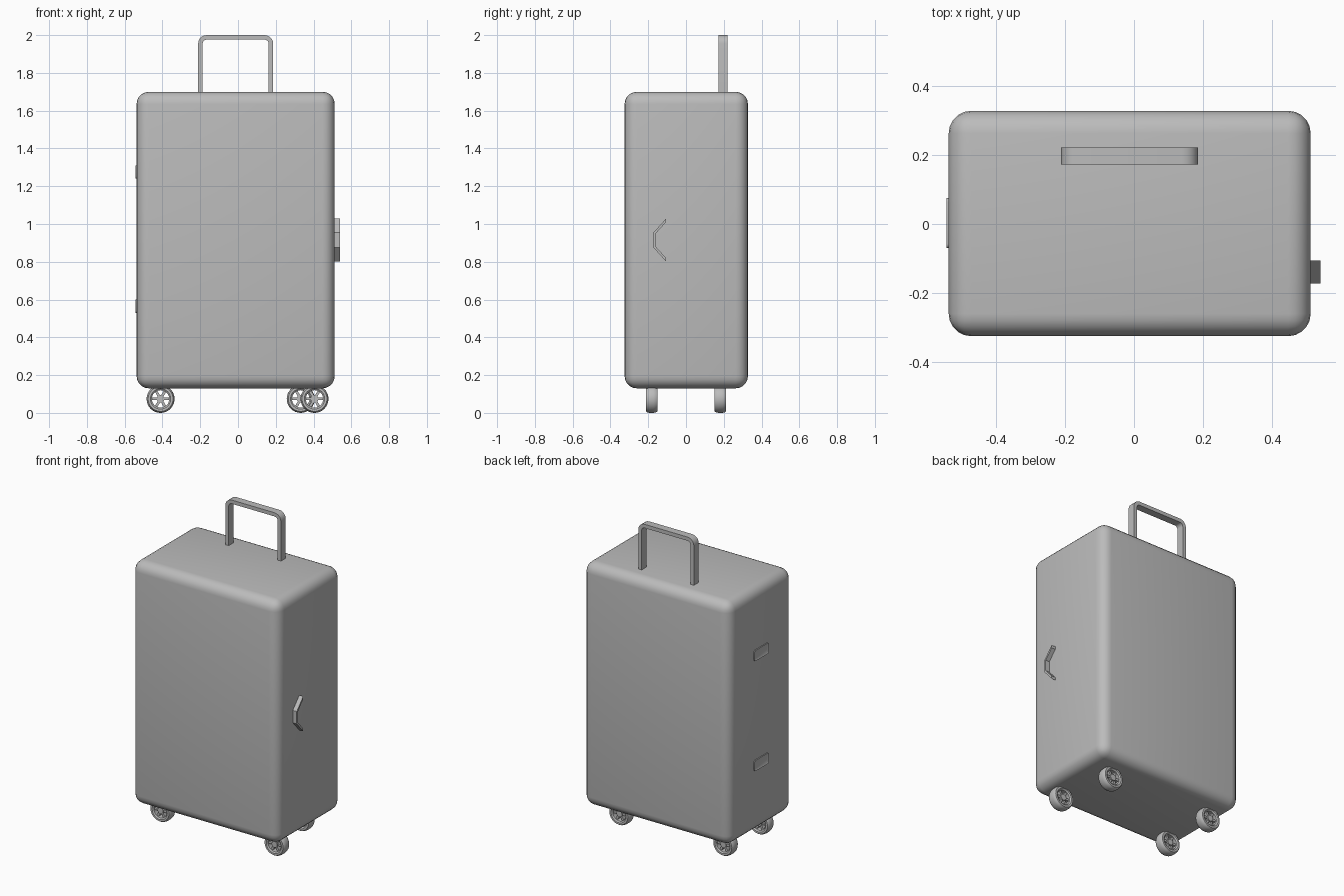
import bpy, bmesh
from math import radians, pi, sin, cos
from mathutils import Vector, Matrix

if "Cube" in bpy.data.objects:
    bpy.data.objects.remove(bpy.data.objects["Cube"], do_unlink=True)

GREY = (0.5, 0.5, 0.5, 1)
grey = bpy.data.materials.new("mid grey")
grey.use_nodes = True
grey.diffuse_color = GREY
grey.node_tree.nodes["Principled BSDF"].inputs["Base Color"].default_value = GREY


def finish(bm, name, angle=35):
    """Turn a bmesh into a smooth-shaded object."""
    bmesh.ops.recalc_face_normals(bm, faces=bm.faces)
    mesh = bpy.data.meshes.new(name)
    bm.to_mesh(mesh)
    bm.free()
    obj = bpy.data.objects.new(name, mesh)
    bpy.context.collection.objects.link(obj)
    mesh.materials.append(grey)
    bpy.ops.object.select_all(action='DESELECT')
    obj.select_set(True)
    bpy.context.view_layer.objects.active = obj
    bpy.ops.object.shade_smooth_by_angle(angle=radians(angle))
    return obj


def add_box(bm, low, high, matrix=Matrix()):
    low, high = Vector(low), Vector(high)
    scale = Matrix.Diagonal((*(high - low), 1))
    return bmesh.ops.create_cube(
        bm, size=1, matrix=matrix @ Matrix.Translation((low + high) / 2) @ scale)["verts"]


def strip(bm, outer, inner, offset):
    """Solid band between two open outlines, extruded by an offset vector."""
    a = [bm.verts.new(p) for p in outer]
    b = [bm.verts.new(p) for p in inner]
    faces = [bm.faces.new((a[i], a[i + 1], b[i + 1], b[i])) for i in range(len(a) - 1)]
    new = bmesh.ops.extrude_face_region(bm, geom=faces, use_keep_orig=True)["geom"]
    bmesh.ops.translate(bm, vec=offset,
                        verts=[v for v in new if isinstance(v, bmesh.types.BMVert)])


def arc(cx, cy, radius, start, end, steps=5):
    angles = [radians(start + (end - start) * i / steps) for i in range(steps + 1)]
    return [(cx + radius * cos(t), cy + radius * sin(t)) for t in angles]


# Rounded case
bm = bmesh.new()
add_box(bm, (-0.537, -0.325, 0.13), (0.512, 0.328, 1.70))
bmesh.ops.bevel(bm, geom=bm.edges[:], offset=0.065, segments=5, profile=0.5, affect='EDGES')
finish(bm, "case")


# Pull handle: an upside-down U with rounded corners
def arch(inset):
    left, right, top, r = -0.211 + inset, 0.186 - inset, 2.0 - inset, 0.045 - inset
    flat = [(left, 1.69), *arc(left + r, top - r, r, 180, 90),
            *arc(right - r, top - r, r, 90, 0), (right, 1.69)]
    return [(x, 0.172, z) for x, z in flat]


bm = bmesh.new()
strip(bm, arch(0), arch(0.024), (0, 0.049, 0))
finish(bm, "pull_handle")

# Side grip: a bent ribbon standing on the case wall
grip = [(-0.106, 1.028), (-0.172, 0.955), (-0.172, 0.875), (-0.106, 0.802)]
grip_inner = [(-0.106, 1.01), (-0.16, 0.95), (-0.16, 0.88), (-0.106, 0.82)]
bm = bmesh.new()
strip(bm, [(0.508, *p) for p in grip], [(0.508, *p) for p in grip_inner], (0.032, 0, 0))
finish(bm, "side_grip")


# Side feet: shallow rounded frames with a sunken centre
def side_foot(name, z):
    bm = bmesh.new()
    w, h, r = 0.073, 0.035, 0.012
    outline = []
    for sy, sz, start in ((1, 1, 0), (-1, 1, 90), (-1, -1, 180), (1, -1, 270)):
        outline += arc(sy * (w - r), sz * (h - r), r, start, start + 90, 3)
    face = bm.faces.new([bm.verts.new((-0.536, y + 0.003, z + dz)) for y, dz in outline])
    top = bmesh.ops.extrude_face_region(bm, geom=[face])["geom"]
    cap = next(f for f in top if isinstance(f, bmesh.types.BMFace))
    bmesh.ops.translate(bm, verts=cap.verts[:], vec=(-0.007, 0, 0))
    bmesh.ops.recalc_face_normals(bm, faces=bm.faces)
    bmesh.ops.inset_region(bm, faces=[cap], thickness=0.01)
    bmesh.ops.translate(bm, verts=cap.verts[:], vec=(0.005, 0, 0))
    finish(bm, name)


side_foot("upper_side_foot", 1.275)
side_foot("lower_side_foot", 0.565)


# Wheels: rounded tyre, hub and open spokes
def wheel(name, x, y):
    bm = bmesh.new()
    z, half = 0.074, 0.031
    profile = [(0.046, half * 0.8), (0.054, half), (0.066, half), (0.072, half * 0.7),
               (0.074, half * 0.3)]
    profile += [(r, -d) for r, d in reversed(profile)]
    rings = []
    for i in range(32):
        t = 2 * pi * i / 32
        rings.append([bm.verts.new((x + r * cos(t), y + d, z + r * sin(t)))
                      for r, d in profile])
    n = len(profile)
    for i, ring in enumerate(rings):
        following = rings[(i + 1) % len(rings)]
        for j in range(n):
            k = (j + 1) % n
            bm.faces.new((ring[j], ring[k], following[k], following[j]))
    centre = Matrix.Translation((x, y, z))
    bmesh.ops.create_cone(bm, cap_ends=True, segments=20, radius1=0.02, radius2=0.02,
                          depth=0.05, matrix=centre @ Matrix.Rotation(pi / 2, 4, 'X'))
    for i in range(6):
        turn = Matrix.Rotation(i * pi / 3, 4, 'Y')
        add_box(bm, (0.015, -0.018, -0.007), (0.049, 0.018, 0.007), centre @ turn)
    finish(bm, name)


wheel("front_left_wheel", 0.405, -0.182)
wheel("front_right_wheel", -0.41, -0.182)
wheel("back_left_wheel", 0.332, 0.182)
wheel("back_right_wheel", -0.41, 0.182)
